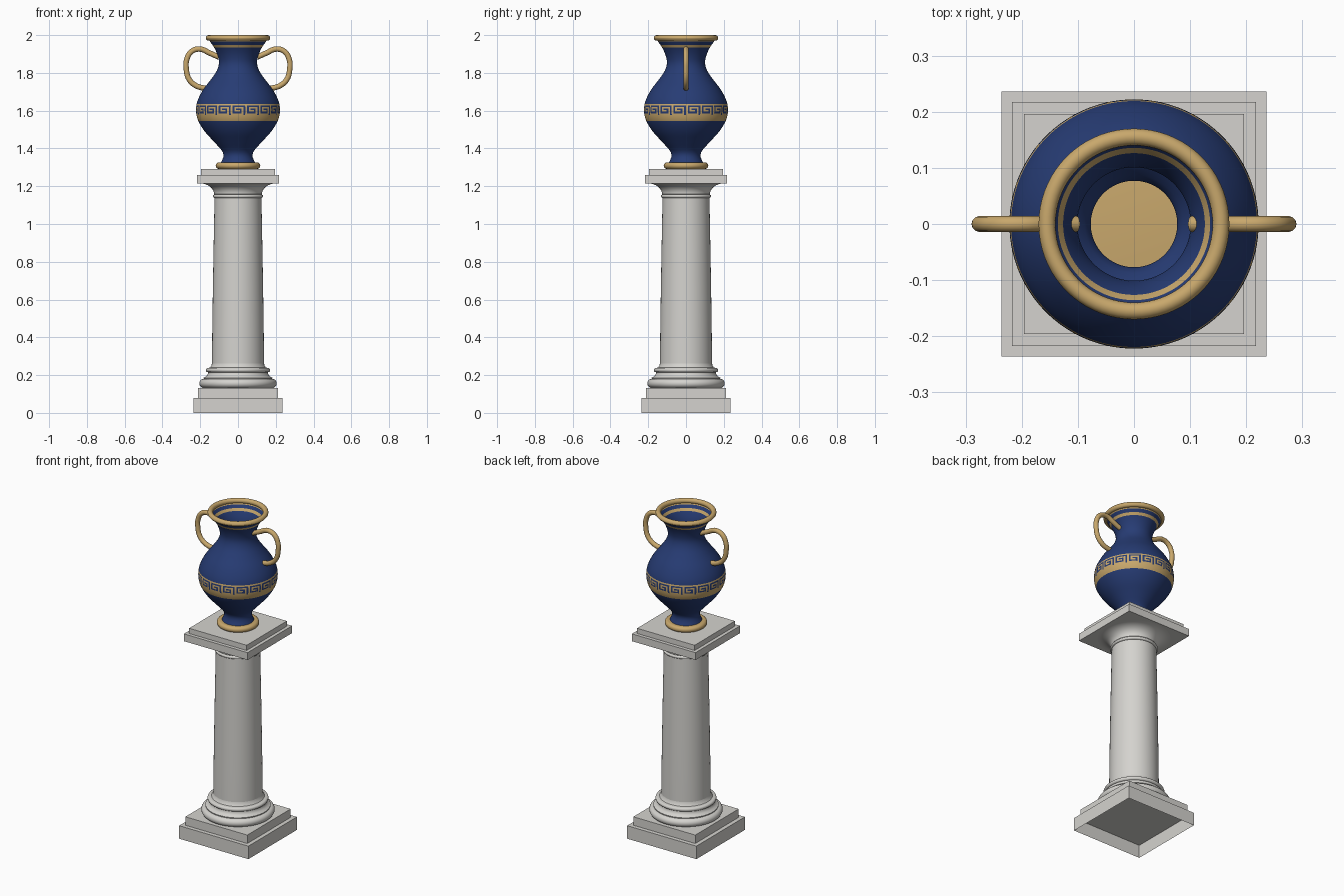
import bpy, bmesh, math

if "Cube" in bpy.data.objects:
    bpy.data.objects.remove(bpy.data.objects["Cube"])


def material(name, rgb):
    m = bpy.data.materials.new(name)
    m.diffuse_color = (*rgb, 1)
    m.use_nodes = True
    m.node_tree.nodes["Principled BSDF"].inputs["Base Color"].default_value = m.diffuse_color
    return m


STONE = material("pale_stone", (0.66, 0.65, 0.62))
BLUE = material("navy_glaze", (0.020, 0.045, 0.175))
GOLD = material("antique_gold", (0.58, 0.39, 0.15))


def finish(name, bm, mats, smooth=True):
    me = bpy.data.meshes.new(name)
    bm.to_mesh(me)
    bm.free()
    for m in mats:
        me.materials.append(m)
    if smooth:
        me.polygons.foreach_set("use_smooth", [True] * len(me.polygons))
        me.set_sharp_from_angle(angle=math.radians(35))
    ob = bpy.data.objects.new(name, me)
    bpy.context.collection.objects.link(ob)
    return ob


def slab(name, half, z0, z1, open_bottom=False):
    bm = bmesh.new()
    bmesh.ops.create_cube(bm, size=1)
    for v in bm.verts:
        v.co = (v.co.x * 2 * half, v.co.y * 2 * half, z1 if v.co.z > 0 else z0)
    if open_bottom:
        bm.normal_update()
        down = [f for f in bm.faces if f.normal.z < -0.5]
        bmesh.ops.delete(bm, geom=down, context='FACES_ONLY')
    return finish(name, bm, [STONE], False)


def lathe(name, profile, mats, seg=64, rule=None, caps=False):
    """Revolve (radius, z) points listed bottom to top; rule(ring, column) gives the material."""
    bm = bmesh.new()
    rings = []
    for r, z in profile:
        rings.append([bm.verts.new((r * math.cos(2 * math.pi * i / seg),
                                    r * math.sin(2 * math.pi * i / seg), z)) for i in range(seg)])
    for j in range(len(rings) - 1):
        for i in range(seg):
            k = (i + 1) % seg
            f = bm.faces.new((rings[j][i], rings[j][k], rings[j + 1][k], rings[j + 1][i]))
            if rule:
                f.material_index = rule(j, i)
    if caps:
        bm.faces.new(rings[0][::-1])
        bm.faces.new(rings[-1])
    return finish(name, bm, mats)


def bulge(r, z0, z1, n=10):
    """Half-round moulding whose outermost radius is r."""
    h = (z1 - z0) / 2
    return [(r - h + h * math.sin(math.pi * i / n), z0 + h - h * math.cos(math.pi * i / n))
            for i in range(n + 1)]


# Square plinth, hollow underneath
slab("plinth", 0.236, 0, 0.08, True)
slab("plinth_step", 0.211, 0.08, 0.132, True)

# Round base mouldings
lathe("column_base", bulge(0.205, 0.132, 0.18) + [(0.182, 0.186), (0.167, 0.194), (0.16, 0.207), (0.16, 0.215)]
      + bulge(0.17, 0.215, 0.238) + [(0.148, 0.24), (0.141, 0.25), (0.138, 0.262)], [STONE])

# Tapering shaft
lathe("shaft", [(0.138 - 0.014 * t ** 1.3, 0.25 + 0.89 * t) for t in [i / 10 for i in range(11)]], [STONE])

# Capital with neck ring and flared moulding
flare = [(0.127 + 0.075 * (1 - math.cos(a)), 1.158 + 0.057 * math.sin(a))
         for a in [math.pi / 2 * i / 10 for i in range(11)]]
lathe("capital", [(0.124, 1.135)] + bulge(0.133, 1.138, 1.156, 8) + flare, [STONE])
slab("abacus", 0.217, 1.215, 1.26)
slab("abacus_top", 0.196, 1.26, 1.292)

# Vase foot
lathe("vase_foot", bulge(0.118, 1.292, 1.326, 12), [GOLD], caps=True)

# Vase body outline as (height, radius) keys with smooth interpolation
KEYS = [(1.315, 0.095), (1.335, 0.085), (1.36, 0.077), (1.385, 0.083), (1.43, 0.122), (1.49, 0.176),
        (1.55, 0.212), (1.60, 0.222), (1.65, 0.215), (1.71, 0.185), (1.77, 0.140), (1.81, 0.113),
        (1.85, 0.101), (1.89, 0.107), (1.93, 0.124), (1.96, 0.144), (1.985, 0.160)]


def vase_radius(z):
    i = max(k for k in range(len(KEYS) - 1) if KEYS[k][0] <= z + 1e-6 or k == 0)

    def slope(k):
        a, b = KEYS[max(k - 1, 0)], KEYS[min(k + 1, len(KEYS) - 1)]
        return (b[1] - a[1]) / (b[0] - a[0])
    (z0, r0), (z1, r1) = KEYS[i], KEYS[i + 1]
    h = z1 - z0
    t = (z - z0) / h
    return ((2 * t**3 - 3 * t**2 + 1) * r0 + (t**3 - 2 * t**2 + t) * h * slope(i)
            + (3 * t**2 - 2 * t**3) * r1 + (t**3 - t**2) * h * slope(i + 1))


def steps(a, b, n):
    return [a + (b - a) * i / n for i in range(n)]


# Greek key, rows from top to bottom (1 = gold)
KEY_ROWS = ["11111111", "10000000", "10111110", "10100010", "10111010", "10000010", "11111110"]
KEY0, KEY1 = 1.578, 1.635
heights = (steps(1.315, 1.545, 18) + steps(1.545, KEY0, 3) + steps(KEY0, KEY1, 7)
           + steps(KEY1, 1.934, 24) + [1.934, 1.948, 1.965, 1.985])


def vase_colour(ring, col):
    z = (heights[ring] + heights[ring + 1]) / 2
    if KEY0 < z < KEY1:
        row = int((KEY1 - z) / (KEY1 - KEY0) * 7)
        return int(KEY_ROWS[row][col % 8])
    return int(1.545 < z < KEY0 or 1.934 < z < 1.948 or z > 1.965)


lathe("vase_body", [(vase_radius(z), z) for z in heights], [BLUE, GOLD], 144, vase_colour)

# Rolled rim
bm = bmesh.new()
bm.free()
rim = [(0.155 + 0.015 * math.cos(a), 1.985 + 0.015 * math.sin(a))
       for a in [2 * math.pi * i / 14 for i in range(15)]]
lathe("vase_rim", rim, [GOLD], 72)

# Two looped handles
PATH = [(0.102, 1.884), (0.15, 1.905), (0.20, 1.926), (0.245, 1.914), (0.271, 1.872),
        (0.274, 1.822), (0.259, 1.766), (0.222, 1.732), (0.165, 1.716)]
for side, name in ((-1, "left_handle"), (1, "right_handle")):
    cu = bpy.data.curves.new(name, 'CURVE')
    cu.dimensions = '3D'
    cu.bevel_depth = 0.0142
    cu.bevel_resolution = 4
    cu.use_fill_caps = True
    cu.resolution_u = 6
    sp = cu.splines.new('BEZIER')
    sp.bezier_points.add(len(PATH) - 1)
    for p, (x, z) in zip(sp.bezier_points, PATH):
        p.co = (side * x, 0, z)
        p.handle_left_type = p.handle_right_type = 'AUTO'
    cu.materials.append(GOLD)
    ob = bpy.data.objects.new(name, cu)
    bpy.context.collection.objects.link(ob)
    bpy.ops.object.select_all(action='DESELECT')
    ob.select_set(True)
    bpy.context.view_layer.objects.active = ob
    bpy.ops.object.convert(target='MESH')
    bpy.ops.object.shade_smooth_by_angle(angle=math.radians(40))
